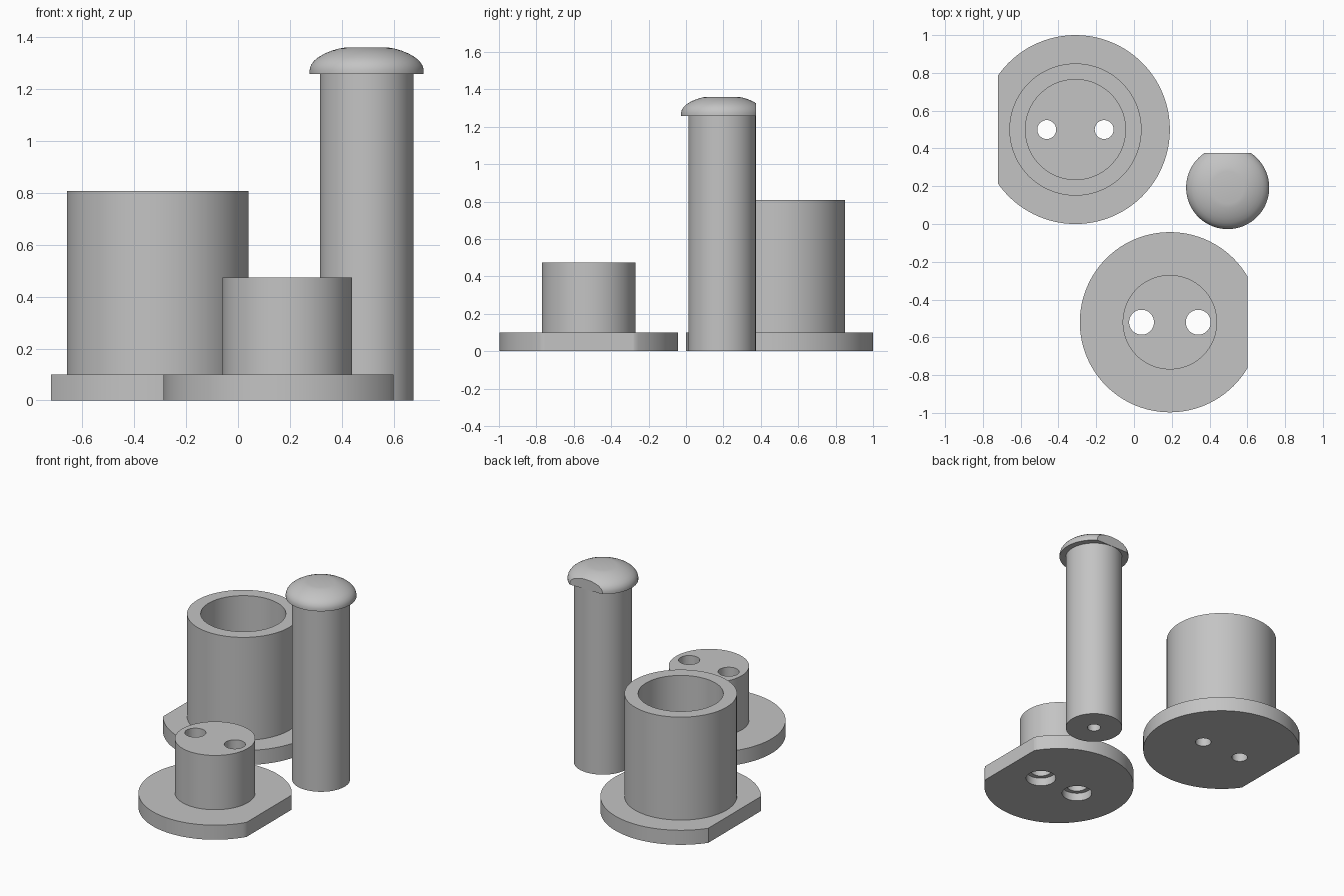
import bpy, bmesh, math
from mathutils import Vector

if "Cube" in bpy.data.objects:
    bpy.data.objects.remove(bpy.data.objects["Cube"])

grey = bpy.data.materials.new("plain grey")
grey.diffuse_color = (0.55, 0.55, 0.55, 1)
grey.use_nodes = True
grey.node_tree.nodes["Principled BSDF"].inputs["Base Color"].default_value = grey.diffuse_color


def activate(ob):
    bpy.ops.object.select_all(action='DESELECT')
    ob.select_set(True)
    bpy.context.view_layer.objects.active = ob


def lathe(name, profile, centre, flat_normal, flat_distance):
    """Turn an (r, z) profile about z, then slice one flat off its rim."""
    bm = bmesh.new()
    verts = [bm.verts.new((r, 0, z)) for r, z in profile]
    edges = [bm.edges.new(pair) for pair in zip(verts, verts[1:])]
    bmesh.ops.spin(bm, geom=verts + edges, cent=(0, 0, 0), axis=(0, 0, 1),
                   angle=2 * math.pi, steps=96)
    bmesh.ops.remove_doubles(bm, verts=bm.verts, dist=1e-4)
    n = Vector(flat_normal)
    cut = bmesh.ops.bisect_plane(bm, geom=bm.verts[:] + bm.edges[:] + bm.faces[:],
                                 plane_co=n * flat_distance, plane_no=n, clear_outer=True)
    rim = [e for e in cut["geom_cut"] if isinstance(e, bmesh.types.BMEdge)]
    bmesh.ops.contextual_create(bm, geom=rim)
    bmesh.ops.recalc_face_normals(bm, faces=bm.faces)
    mesh = bpy.data.meshes.new(name)
    bm.to_mesh(mesh)
    bm.free()
    mesh.materials.append(grey)
    ob = bpy.data.objects.new(name, mesh)
    ob.location = (*centre, 0)
    bpy.context.collection.objects.link(ob)
    return ob


def drill(ob, dx, radius, z0, z1):
    """Bore a vertical hole at an x offset from the part's axis."""
    x, y, _ = ob.location
    bpy.ops.mesh.primitive_cylinder_add(vertices=48, radius=radius, depth=z1 - z0,
                                        location=(x + dx, y, (z0 + z1) / 2))
    cutter = bpy.context.object
    cutter.hide_render = True
    cutter.data.materials.append(grey)
    activate(ob)
    mod = ob.modifiers.new("hole", 'BOOLEAN')
    mod.operation = 'DIFFERENCE'
    mod.solver = 'EXACT'
    mod.object = cutter
    bpy.ops.object.modifier_apply(modifier=mod.name)
    bpy.data.objects.remove(cutter)


# Flanged cup with an open bore and two holes through its floor
cup = lathe("flanged_cup",
            [(0, 0), (0.5, 0), (0.5, 0.1), (0.35, 0.1), (0.35, 0.807),
             (0.265, 0.807), (0.265, 0.1), (0, 0.1)],
            (-0.31, 0.5), (-1, 0, 0), 0.41)
for side in (-1, 1):
    drill(cup, 0.152 * side, 0.05, -0.05, 0.2)

# Flanged plug with two counterbored through holes
plug = lathe("flanged_plug",
             [(0, 0), (0.477, 0), (0.477, 0.1), (0.25, 0.1), (0.25, 0.473), (0, 0.473)],
             (0.19, -0.52), (1, 0, 0), 0.41)
for side in (-1, 1):
    drill(plug, 0.15 * side, 0.066, -0.05, 0.6)
    drill(plug, 0.15 * side, 0.095, -0.05, 0.055)

# Tall pin with a domed, flat-sided head and a blind hole underneath
pin = lathe("domed_pin",
            [(0, 0), (0.18, 0), (0.18, 1.258), (0.22, 1.258), (0.22, 1.274),
             (0.215, 1.292), (0.203, 1.309), (0.186, 1.323), (0.162, 1.337),
             (0.135, 1.348), (0.108, 1.356), (0.085, 1.36), (0, 1.36)],
            (0.496, 0.193), (0, 1, 0), 0.182)
drill(pin, 0, 0.042, -0.05, 0.36)

for part in (cup, plug, pin):
    activate(part)
    bpy.ops.object.shade_smooth_by_angle(angle=math.radians(32))
